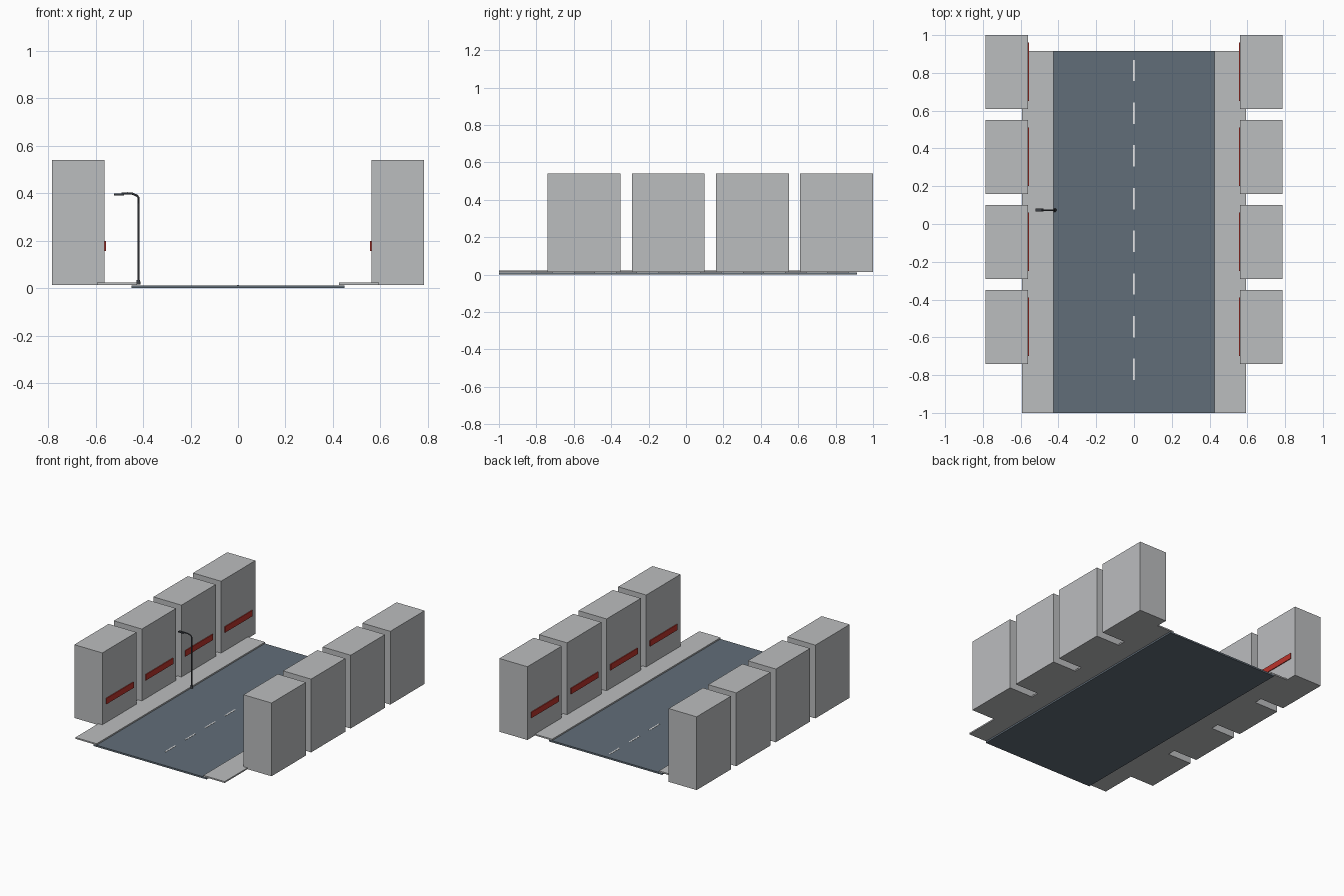
import bpy
import bmesh
from mathutils import Vector

cube = bpy.data.objects.get("Cube")
if cube:
    bpy.data.objects.remove(cube, do_unlink=True)


def material(name, rgb):
    mat = bpy.data.materials.new(name)
    mat.use_nodes = True
    colour = (*rgb, 1)
    mat.diffuse_color = colour
    mat.node_tree.nodes["Principled BSDF"].inputs["Base Color"].default_value = colour
    return mat


GREY = material("concrete grey", (0.5, 0.51, 0.52))
ASPHALT = material("asphalt blue grey", (0.12, 0.155, 0.19))
RED = material("sign red", (0.5, 0.035, 0.025))
WHITE = material("line white", (0.8, 0.8, 0.8))
DARK = material("lamp dark", (0.045, 0.05, 0.06))


def finish(name, bm, mat):
    mesh = bpy.data.meshes.new(name)
    bm.to_mesh(mesh)
    bm.free()
    mesh.materials.append(mat)
    obj = bpy.data.objects.new(name, mesh)
    bpy.context.collection.objects.link(obj)
    return obj


def box(name, low, high, mat):
    """Box between two opposite corners."""
    low, high = Vector(low), Vector(high)
    bm = bmesh.new()
    bmesh.ops.create_cube(bm, size=1)
    bmesh.ops.scale(bm, vec=high - low, verts=bm.verts)
    bmesh.ops.translate(bm, vec=(low + high) / 2, verts=bm.verts)
    return finish(name, bm, mat)


def mirrored_box(name, low, high, mat):
    """One box on each side of the street."""
    box(name + "_left", low, high, mat)
    box(name + "_right", (-high[0], low[1], low[2]), (-low[0], high[1], high[2]), mat)


# Road and pavements
box("road", (-0.45, -1, 0), (0.45, 0.915, 0.012), ASPHALT)
mirrored_box("pavement", (0.425, -1, 0.013), (0.594, 0.915, 0.023), GREY)

# Centre line dashes
for i in range(8):
    y = -0.826 + i * 0.226
    box(f"road_dash_{i + 1}", (-0.005, y, 0.011), (0.005, y + 0.113, 0.0135), WHITE)

# Buildings with a shop sign on the street side
for i in range(4):
    y = -0.74 + i * 0.45
    mirrored_box(f"building_{i + 1}", (0.562, y, 0.013), (0.785, y + 0.39, 0.54), GREY)
    mirrored_box(f"shop_sign_{i + 1}", (0.556, y + 0.04, 0.157),
                 (0.563, y + 0.35, 0.199), RED)

# Street lamp: base, bent pole and head
LAMP_X, LAMP_Y = -0.42, 0.073
bm = bmesh.new()
bmesh.ops.create_cone(bm, cap_ends=True, segments=12, radius1=0.01, radius2=0.007, depth=0.018)
bmesh.ops.translate(bm, vec=(LAMP_X, LAMP_Y, 0.025), verts=bm.verts)
finish("lamp_base", bm, DARK)

curve = bpy.data.curves.new("lamp_pole", "CURVE")
curve.dimensions = "3D"
curve.bevel_depth = 0.0045
curve.bevel_resolution = 1
curve.use_fill_caps = True
path = [(0, 0.02), (0, 0.382), (-0.006, 0.39), (-0.024, 0.398), (-0.045, 0.4), (-0.07, 0.398)]
spline = curve.splines.new("POLY")
spline.points.add(len(path) - 1)
for point, (dx, z) in zip(spline.points, path):
    point.co = (LAMP_X + dx, LAMP_Y, z, 1)
curve.materials.append(DARK)
pole = bpy.data.objects.new("lamp_pole", curve)
bpy.context.collection.objects.link(pole)

box("lamp_head", (-0.522, LAMP_Y - 0.008, 0.391), (-0.48, LAMP_Y + 0.008, 0.4), DARK)
